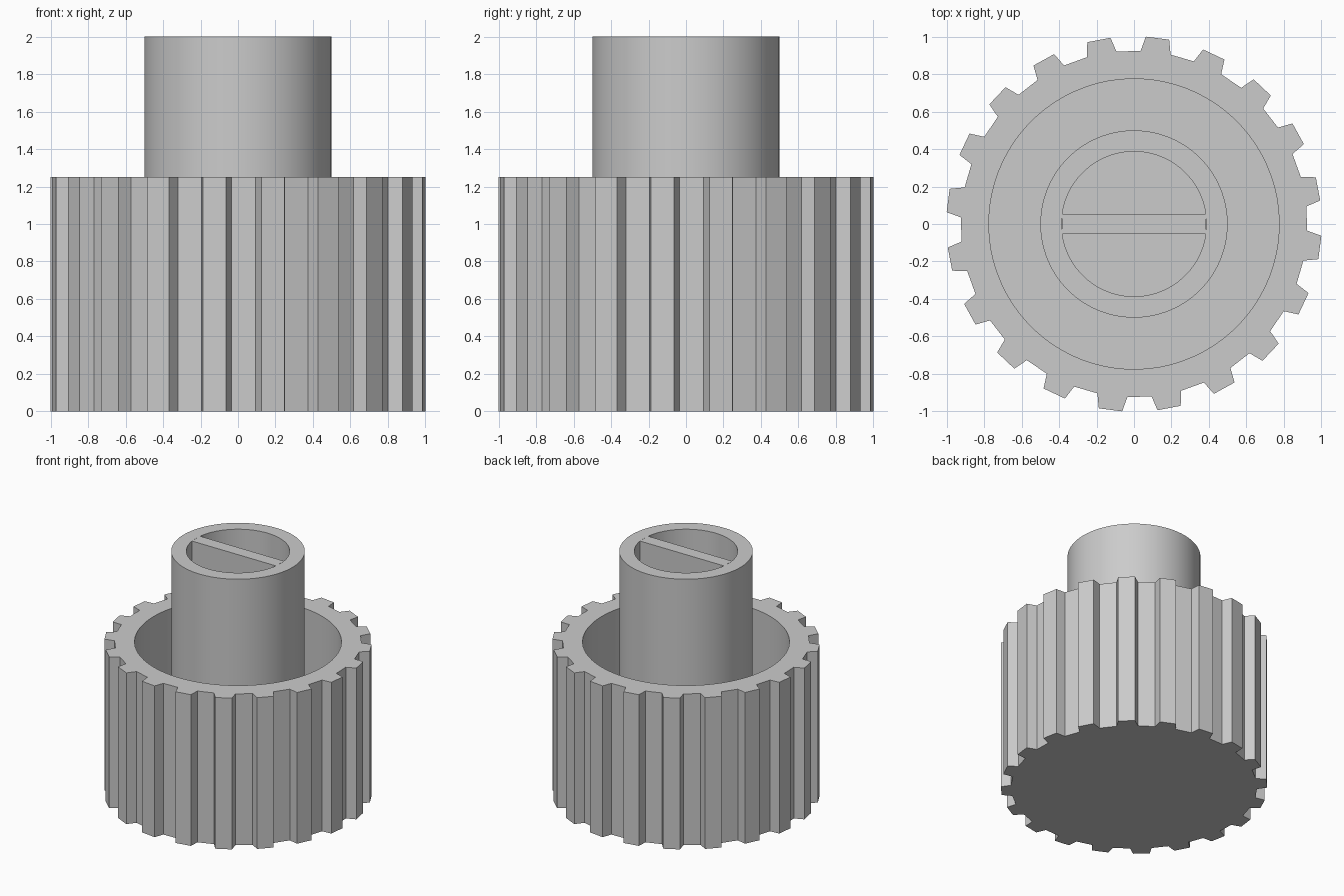
import bpy
import bmesh
from math import sin, cos, radians, tau

cube = bpy.data.objects.get("Cube")
if cube:
    bpy.data.objects.remove(cube)

TEETH = 20
SEGMENTS = TEETH * 4
GRIP_TOP, STEM_TOP, FLOOR = 1.25, 2.0, 0.125
BORE = 0.387

# Single grey plastic
GREY = (0.6, 0.6, 0.6, 1)
plastic = bpy.data.materials.new("grey plastic")
plastic.use_nodes = True
plastic.diffuse_color = GREY
plastic.node_tree.nodes["Principled BSDF"].inputs["Base Color"].default_value = GREY


def circle(radius, z):
    start = radians(82.8 - 5)
    return [(radius * cos(start + tau * i / SEGMENTS),
             radius * sin(start + tau * i / SEGMENTS), z) for i in range(SEGMENTS)]


def toothed(z, root=0.925, tip=1.002):
    # Each tooth: root, tip, tip, root
    points = []
    for t in range(TEETH):
        centre = 82.8 + t * 360 / TEETH
        for offset, r in ((-5, root), (-3.6, tip), (3.6, tip), (5, root)):
            a = radians(centre + offset)
            points.append((r * cos(a), r * sin(a), z))
    return points


def loft(name, rings, cap_start=False, cap_end=False):
    bm = bmesh.new()
    loops = [[bm.verts.new(p) for p in ring] for ring in rings]
    for a, b in zip(loops, loops[1:]):
        for i in range(len(a)):
            j = (i + 1) % len(a)
            bm.faces.new((a[i], a[j], b[j], b[i]))
    if cap_start:
        bm.faces.new(loops[0][::-1])
    if cap_end:
        bm.faces.new(loops[-1])
    mesh = bpy.data.meshes.new(name)
    bm.to_mesh(mesh)
    bm.free()
    mesh.materials.append(plastic)
    obj = bpy.data.objects.new(name, mesh)
    bpy.context.collection.objects.link(obj)
    bpy.ops.object.select_all(action="DESELECT")
    obj.select_set(True)
    bpy.context.view_layer.objects.active = obj
    bpy.ops.object.shade_smooth_by_angle(angle=radians(20))
    return obj


# Toothed cup with a closed base
loft("toothed_grip", [toothed(0), toothed(GRIP_TOP), circle(0.775, GRIP_TOP),
                      circle(0.775, FLOOR)], cap_start=True, cap_end=True)

# Hollow stem rising from the cup floor
loft("stem_tube", [circle(0.5, FLOOR), circle(0.5, STEM_TOP),
                   circle(BORE, STEM_TOP), circle(BORE, FLOOR)])

# Flat web splitting the bore in two
corners = [(-1, -1), (1, -1), (1, 1), (-1, 1)]
loft("bore_divider", [[(x * (BORE - 0.002), y * 0.0525, z) for x, y in corners]
                      for z in (FLOOR, STEM_TOP)], cap_end=True)
